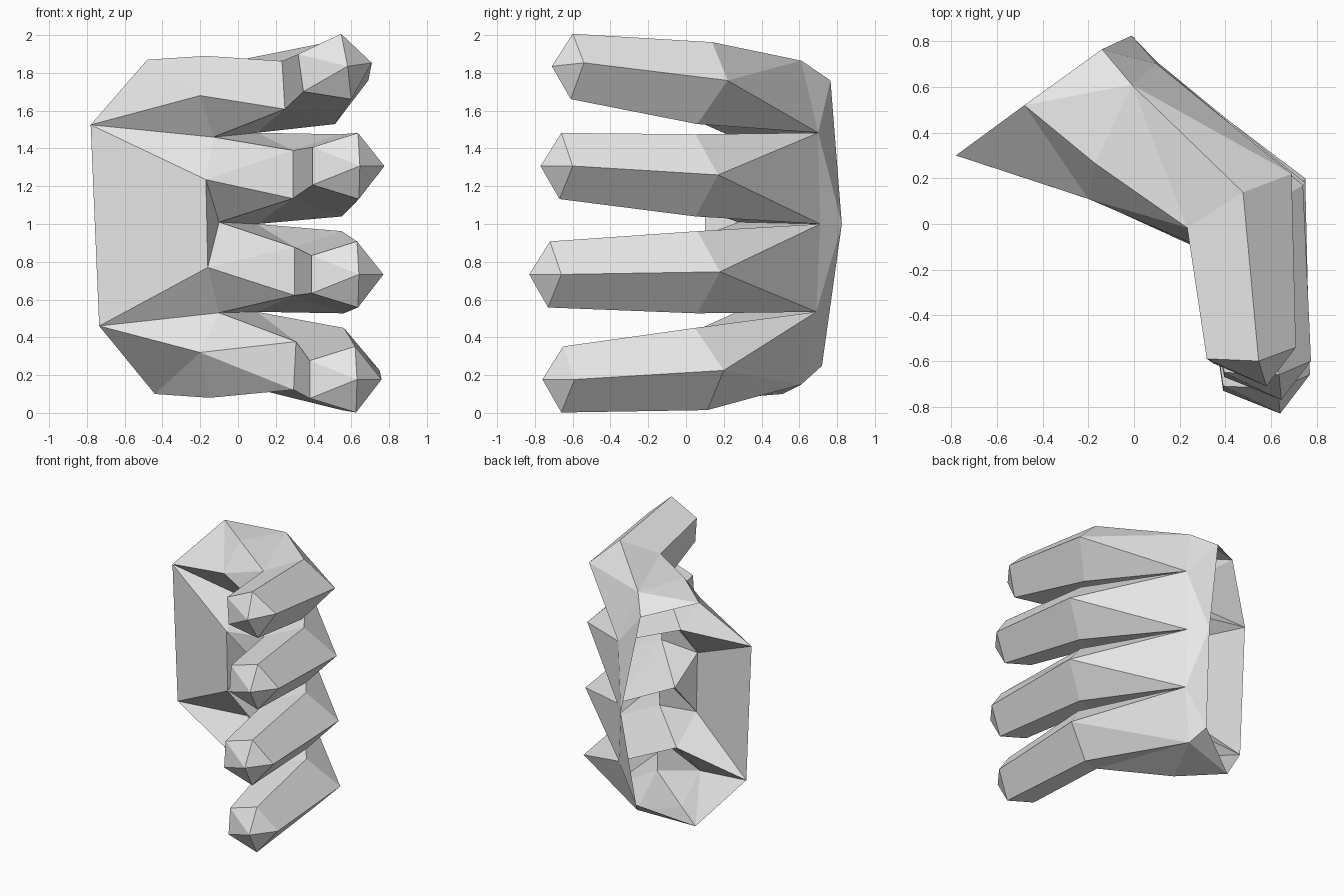
import bpy, bmesh
from mathutils import Vector, Matrix

if "Cube" in bpy.data.objects:
    bpy.data.objects.remove(bpy.data.objects["Cube"])

bm = bmesh.new()


def points(*coords):
    return [bm.verts.new(c) for c in coords]


def face(*verts):
    return bm.faces.new(verts)


# Five-sided finger rings, in order: top, outer, bottom, inner low, inner high
TIP_RING = [(-.01, .11, .175), (.13, .17, 0), (-.005, .10, -.175), (-.25, .10, -.10), (-.25, .12, .10)]
KNUCKLE_RING = [(-.20, -.12, .215), (0, 0, 0), (-.19, -.12, -.22), (-.45, -.28, -.125), (-.45, -.26, .13)]


def ring(centre, offsets, twist, skew=0):
    """Ring of verts, turned about y and leaning forward with height."""
    turn = Matrix.Rotation(-twist, 3, 'Y')
    return points(*[Vector(centre) + turn @ Vector(o) + Vector((0, skew * o[2], 0)) for o in offsets])


# Finger tip apex, outer knuckle point, tip twist, knuckle twist; top finger first
FINGERS = [((.58, -.71, 1.835), (.69, .22, 1.76), .14, .06),
           ((.645, -.77, 1.307), (.74, .17, 1.26), 0, 0),
           ((.64, -.83, .733), (.75, .18, .747), 0, 0),
           ((.63, -.76, .177), (.75, .20, .225), 0, -.05)]

# Palm: finger roots, then the gaps between fingers on the inner and back side
roots = points((-.20, .11, 1.68), (-.17, .10, 1.235), (-.16, .10, .77), (-.20, .11, .32))
gap_in = points((-.17, .265, 1.89), (-.13, .25, 1.46), (-.10, .28, 1.01),
                (-.10, .26, .53), (-.15, .265, .08))
gap_back = points((-.01, .61, 1.865), (.10, .70, 1.483), (.10, .71, 1.0),
                  (.10, .69, .535), (0, .61, .15))
heel_top, heel_low = points((-.78, .30, 1.525), (-.735, .30, .46))
side_top, side_low = points((-.48, .52, 1.87), (-.44, .51, .10))
back_top, back_mid, back_low = points((-.14, .765, 1.76), (-.01, .825, 1.0), (-.07, .72, .25))

# Fingers: pointed tip, straight shaft, then a web joining the palm
for i, (apex, knuckle, tip_twist, twist) in enumerate(FINGERS):
    tip = ring(apex, TIP_RING, tip_twist)
    base = ring(knuckle, KNUCKLE_RING, twist, 3 * twist)
    end = bm.verts.new(apex)
    for k in range(5):
        n = (k + 1) % 5
        face(end, tip[k], tip[n])
        face(tip[k], base[k], base[n], tip[n])
    top, outer, low, in_low, in_high = base
    a_in, b_in = gap_in[i], gap_in[i + 1]
    a_back, b_back = gap_back[i], gap_back[i + 1]
    root = roots[i]
    face(in_high, top, a_back)
    face(in_high, a_back, a_in)
    face(top, outer, a_back)
    face(outer, b_back, a_back)
    face(outer, low, b_back)
    face(low, in_low, b_back)
    face(in_low, b_in, b_back)
    face(in_low, root, b_in)
    face(in_low, in_high, root)
    face(in_high, a_in, root)

# Inner palm
r1, r2, r3, r4 = roots
face(heel_top, r1, side_top)
face(side_top, r1, gap_in[0])
face(heel_top, gap_in[1], r1)
face(heel_top, r2, gap_in[1])
face(heel_top, heel_low, r3, r2)
face(r2, r3, gap_in[2])
face(heel_low, gap_in[3], r3)
face(heel_low, r4, gap_in[3])
face(heel_low, side_low, r4)
face(side_low, gap_in[4], r4)

# Back of the hand; the wrist end stays open
face(side_top, gap_in[0], gap_back[0])
face(side_top, gap_back[0], back_top)
face(back_top, gap_back[0], gap_back[1])
face(back_top, gap_back[1], back_mid)
face(back_mid, gap_back[1], gap_back[2])
face(back_mid, gap_back[2], gap_back[3])
face(back_mid, gap_back[3], back_low)
face(back_low, gap_back[3], gap_back[4])
face(back_low, gap_back[4], side_low)
face(side_low, gap_back[4], gap_in[4])

bmesh.ops.recalc_face_normals(bm, faces=bm.faces)
# The shell must point outward: the foremost face looks to the front
if min(bm.faces, key=lambda f: f.calc_center_median().y).normal.y > 0:
    bmesh.ops.reverse_faces(bm, faces=bm.faces)

mesh = bpy.data.meshes.new("hand")
bm.to_mesh(mesh)
bm.free()
hand = bpy.data.objects.new("hand", mesh)
bpy.context.collection.objects.link(hand)

grey = bpy.data.materials.new("light grey")
grey.diffuse_color = (.8, .8, .8, 1)
grey.use_nodes = True
grey.node_tree.nodes["Principled BSDF"].inputs["Base Color"].default_value = grey.diffuse_color
mesh.materials.append(grey)
